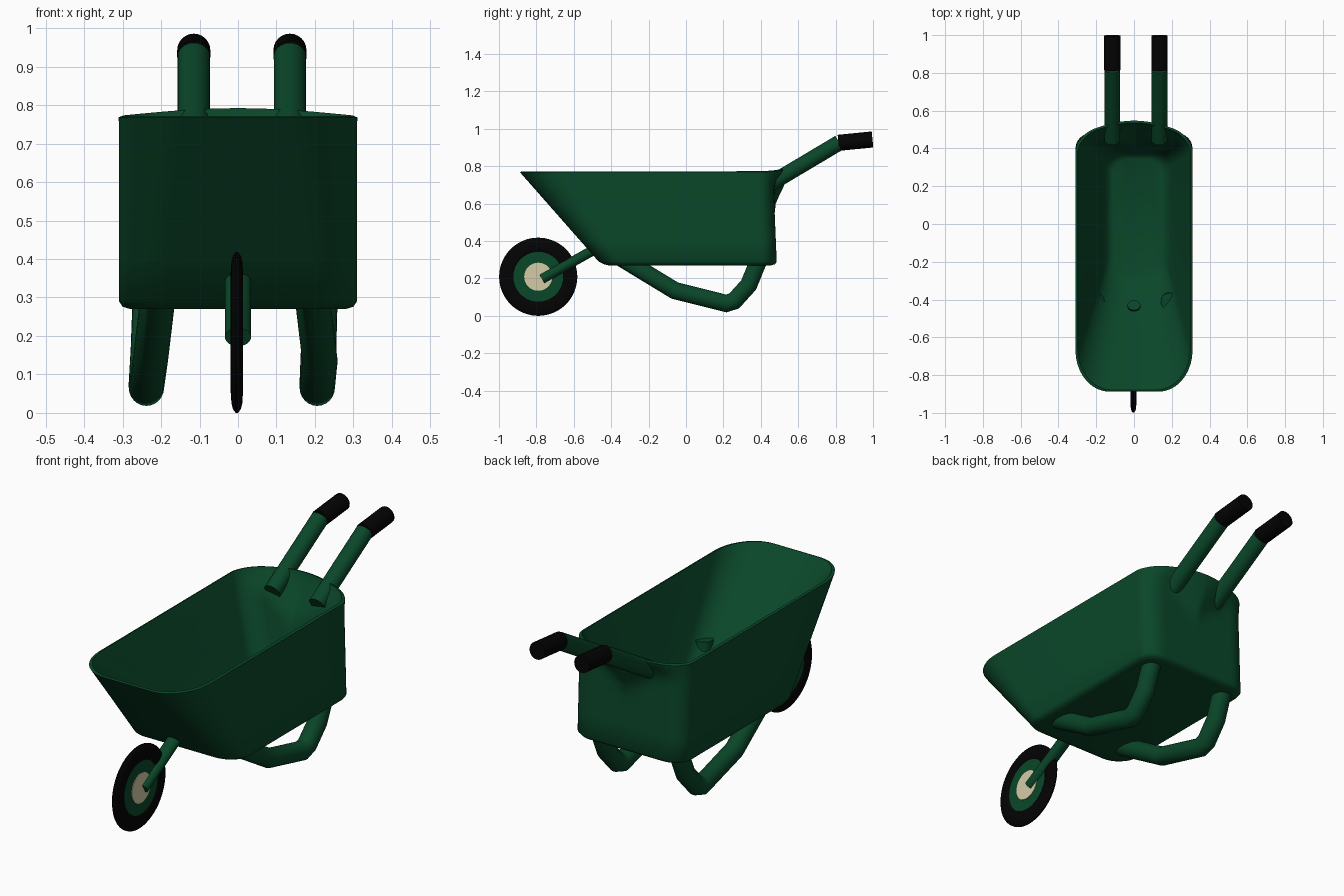
import bpy, bmesh, math
from mathutils import Vector

if "Cube" in bpy.data.objects:
    bpy.data.objects.remove(bpy.data.objects["Cube"])


def material(name, rgb):
    m = bpy.data.materials.new(name)
    m.diffuse_color = (*rgb, 1)
    m.use_nodes = True
    m.node_tree.nodes["Principled BSDF"].inputs["Base Color"].default_value = m.diffuse_color
    return m


GREEN = material("green_paint", (0.003, 0.062, 0.022))
BLACK = material("black_rubber", (0.001, 0.001, 0.001))
CREAM = material("cream", (0.66, 0.6, 0.38))


def finish(obj, mat=None, angle=40):
    if mat:
        obj.data.materials.append(mat)
    bpy.ops.object.select_all(action='DESELECT')
    obj.select_set(True)
    bpy.context.view_layer.objects.active = obj
    bpy.ops.object.shade_smooth_by_angle(angle=math.radians(angle))


def mesh_object(name, bm):
    bmesh.ops.recalc_face_normals(bm, faces=bm.faces)
    me = bpy.data.meshes.new(name)
    bm.to_mesh(me)
    bm.free()
    obj = bpy.data.objects.new(name, me)
    bpy.context.collection.objects.link(obj)
    return obj


def skin(bm, rings):
    """Bridge consecutive rings and cap both ends."""
    for a, b in zip(rings, rings[1:]):
        for k in range(len(a)):
            j = (k + 1) % len(a)
            bm.faces.new((a[k], a[j], b[j], b[k]))
    bm.faces.new(rings[0])
    bm.faces.new(rings[-1])


def tube(name, points, radius, mat, scale=1.0, sides=24):
    """Mitred tube in the x = const plane; scale flattens the section."""
    pts = [Vector(p) for p in points]
    bm = bmesh.new()
    rings = []
    for i, p in enumerate(pts):
        d0 = (p - pts[i - 1]).normalized() if i else (pts[1] - p).normalized()
        d1 = (pts[i + 1] - p).normalized() if i < len(pts) - 1 else d0
        t = (d0 + d1).normalized()
        side = Vector((1, 0, 0))
        up = side.cross(t).normalized() / max(t.dot(d0), 0.5)
        rings.append([bm.verts.new(p + radius * (math.cos(a) * side + scale * math.sin(a) * up))
                      for a in (2 * math.pi * k / sides for k in range(sides))])
    skin(bm, rings)
    finish(mesh_object(name, bm), mat)


def outline(hx, y0, y1, front, back):
    """Rounded rectangle with elliptical corners, dense along the back edge."""
    corners = [(hx, y1, back, 0), (-hx, y1, back, 1), (-hx, y0, front, 2), (hx, y0, front, 3)]
    pts = []
    for cx, cy, (rx, ry), q in corners:
        ox, oy = cx - math.copysign(rx, cx), cy + (ry if q > 1 else -ry)
        for k in range(10):
            a = math.pi / 2 * (q + k / 9)
            pts.append((ox + rx * math.cos(a), oy + ry * math.sin(a)))
        if q == 0:
            for k in range(1, 24):
                pts.append((ox - 2 * ox * k / 24, y1))
    return pts


def smooth(t):
    t = min(max(t, 0), 1)
    return t * t * (3 - 2 * t)


def lerp(a, b, t):
    return a + (b - a) * t


# Tray: outer shell up to the rim, then down the sloping inner wall
levels = [(0.27, 0.28, -0.415, 0.455, 0), (0.276, 0.3, -0.44, 0.476, 0), (0.29, 0.309, -0.467, 0.485, 0)]
heights = [0.4, 0.5, 0.55, 0.6, 0.64, 0.68, 0.72, 0.75, 0.768]
for z in heights:
    t = (z - 0.29) / 0.478
    levels.append((z, lerp(0.309, 0.31, t), lerp(-0.467, -0.888, t), lerp(0.485, 0.465, t), 0))
for z in reversed(heights + [0.772]):
    t = (z - 0.32) / 0.45
    levels.append((z, lerp(0.155, 0.298, t), lerp(-0.3, -0.876, t), lerp(0.37, 0.453, t), lerp(0.015, 0, t)))
levels += [(0.335, 0.155, -0.31, 0.37, 0.015), (0.32, 0.13, -0.27, 0.345, 0.015)]

bm = bmesh.new()
rings = []
for z, hx, y0, y1, cx in levels:
    t = (z - 0.27) / 0.5
    ring = []
    for x, y in outline(hx, y0, y1, (lerp(0.11, 0.18, t), lerp(0.1, 0.22, t)), (0.1, 0.08)):
        zz = z
        if y > 0.3:
            arc = math.cos(min(abs(x) / 0.31, 1) * math.pi / 2)
            start = 0.56 + 0.13 * min(abs(x) / 0.17, 1)
            y += 0.082 * arc * smooth((z - start) / (0.77 - start))
            zz += 0.02 * arc * smooth((z - 0.65) / 0.12)
        ring.append(bm.verts.new((x + cx, y, zz)))
    rings.append(ring)
skin(bm, rings)
finish(mesh_object("tray", bm), GREEN, 50)

# Handles with grips, and bent legs whose front ends turn up into the tray
for label, hx, lx, drift in (("left", -0.115, -0.228, -0.01), ("right", 0.135, 0.213, -0.007)):
    tube(label + "_handle", [(hx, 0.44, 0.70), (hx, 0.82, 0.926)], 0.042, GREEN)
    tube(label + "_grip", [(hx, 0.815, 0.925), (hx, 0.997, 0.943)], 0.043, BLACK)
    fx = lx - math.copysign(0.025, lx)
    tube(label + "_leg", [(fx, -0.41, 0.455), (fx, -0.405, 0.345), (lx, -0.06, 0.135), (lx + drift, 0.215, 0.066),
                          (lx + drift, 0.258, 0.08), (lx + drift / 2, 0.335, 0.165), (lx, 0.39, 0.3)], 0.046, GREEN)

# Wheel strut, bent up through the tray ramp
tube("wheel_strut", [(0, -0.77, 0.197), (0, -0.45, 0.377), (0, -0.43, 0.465)], 0.034, GREEN, 0.8)


# Wheel: lathed tyre, rim and hub around the x axis
def lathe(name, half, mat, sides=64):
    bm = bmesh.new()
    rings = []
    for r, x in half + [(r, -x) for r, x in reversed(half)]:
        rings.append([bm.verts.new((x - 0.003, -0.79 + r * math.cos(a), 0.209 + r * math.sin(a)))
                      for a in (2 * math.pi * k / sides for k in range(sides))])
    skin(bm, rings)
    finish(mesh_object(name, bm), mat)


lathe("tyre", [(0.13, 0.008), (0.135, 0.013), (0.155, 0.016), (0.185, 0.014), (0.2, 0.010), (0.209, 0.003)], BLACK)
lathe("wheel_rim", [(0.133, 0.012)], GREEN)
lathe("wheel_hub", [(0.075, 0.015)], CREAM)
